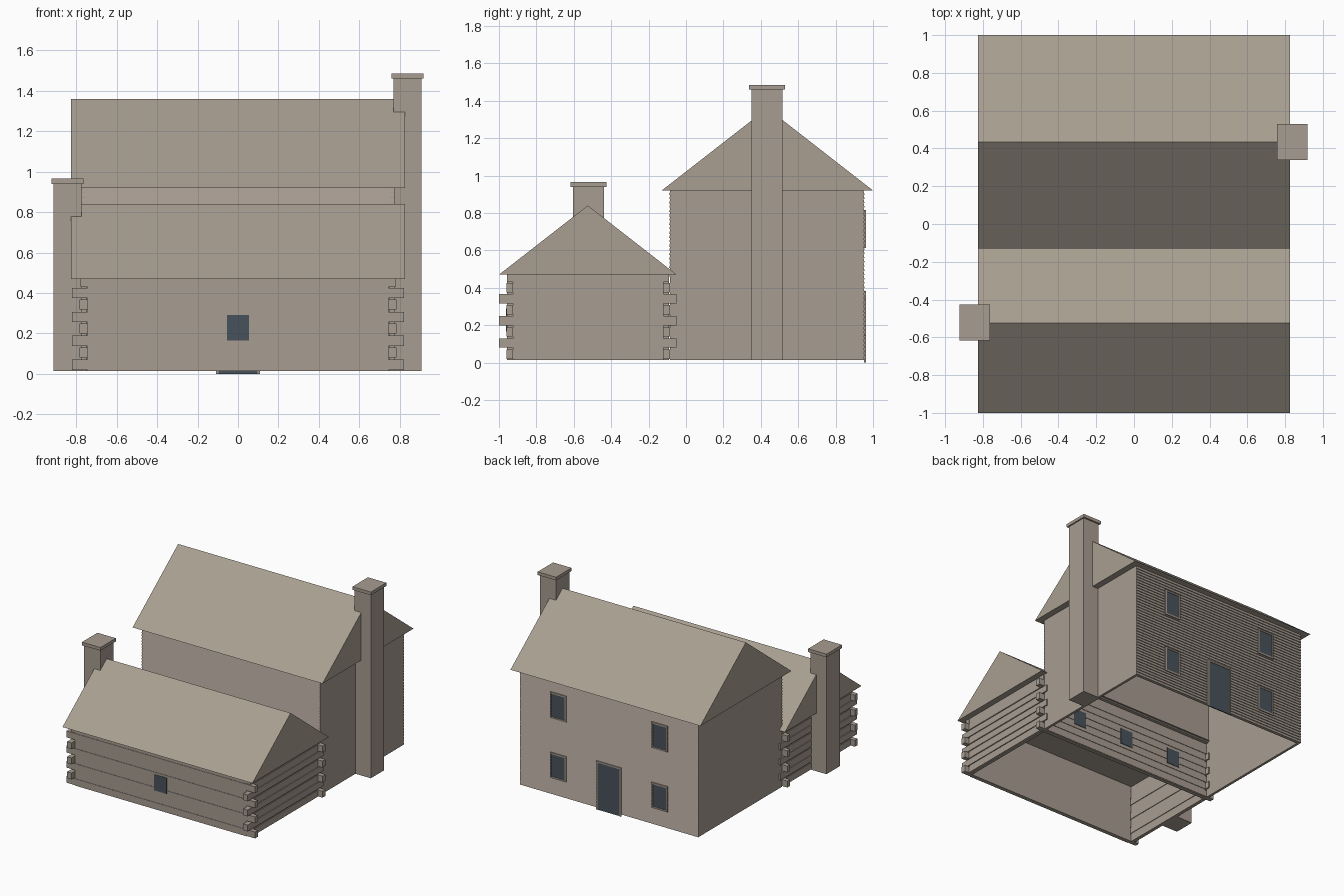
import bpy, bmesh

cube = bpy.data.objects.get("Cube")
if cube:
    bpy.data.objects.remove(cube, do_unlink=True)


def material(name, colour):
    m = bpy.data.materials.new(name)
    m.use_nodes = True
    m.diffuse_color = (*colour, 1)
    m.node_tree.nodes["Principled BSDF"].inputs["Base Color"].default_value = (*colour, 1)
    return m


STONE = material("warm_grey_wall", (0.39, 0.335, 0.285))
ROOF = material("warm_grey_roof", (0.395, 0.345, 0.285))
GLASS = material("slate_blue_glass", (0.066, 0.085, 0.105))


def prism(bm, profile, x0, x1):
    """Extrude a (y, z) outline along x."""
    a, b = ([bm.verts.new((x, y, z)) for y, z in profile] for x in (x0, x1))
    bm.faces.new(a)
    bm.faces.new(b[::-1])
    n = len(profile)
    for i in range(n):
        j = (i + 1) % n
        bm.faces.new((a[j], a[i], b[i], b[j]))


def box(bm, x0, x1, y0, y1, z0, z1):
    prism(bm, [(y0, z0), (y1, z0), (y1, z1), (y0, z1)], x0, x1)


def finish(name, bm, mat):
    bmesh.ops.recalc_face_normals(bm, faces=bm.faces)
    mesh = bpy.data.meshes.new(name)
    bm.to_mesh(mesh)
    bm.free()
    mesh.materials.append(mat)
    bpy.context.collection.objects.link(bpy.data.objects.new(name, mesh))


def boxes(name, mat, *dims):
    bm = bmesh.new()
    for d in dims:
        box(bm, *d)
    finish(name, bm, mat)


def gable(name, y0, y1, eave, ridge):
    bm = bmesh.new()
    prism(bm, [(y0, eave), (y1, eave), ((y0 + y1) / 2, ridge)], -0.825, 0.825)
    finish(name, bm, ROOF)


def siding(name, wall, side, z0, z1, count):
    """Lapped boards as a saw-tooth outline; side is the outward y sign."""
    step = (z1 - z0) / count
    outline = [(wall - side * 0.025, z1), (wall - side * 0.025, z0)]
    for i in range(count):
        outline.append((wall, z0 + i * step))
        outline.append((wall - side * 0.006, z0 + (i + 1) * step))
    bm = bmesh.new()
    prism(bm, outline, -0.775, 0.775)
    finish(name, bm, STONE)


BASE, CABIN_TOP, HOUSE_TOP = 0.015, 0.47, 0.92

# Tall house: plain end walls, lapped siding front and back
siding("house_back_siding", 0.955, 1, BASE, HOUSE_TOP, 40)
siding("house_front_siding", -0.09, -1, CABIN_TOP - 0.01, HOUSE_TOP, 20)
for label, s in (("left", 1), ("right", -1)):
    xs = sorted((s * 0.755, s * 0.775))
    boxes(f"house_{label}_wall", STONE, (*xs, -0.085, 0.948, BASE, HOUSE_TOP))
gable("house_roof", -0.13, 1.0, HOUSE_TOP, 1.36)
gable("cabin_roof", -1.0, -0.05, CABIN_TOP, 0.84)

# Log cabin: wall infill
boxes("cabin_front_wall", STONE, (-0.745, 0.745, -0.957, -0.925, BASE, CABIN_TOP),
      (-0.78, 0.78, -0.957, -0.925, 0.43, CABIN_TOP))
boxes("cabin_back_wall", STONE, (-0.745, 0.745, -0.12, -0.09, BASE, CABIN_TOP),
      (-0.78, 0.78, -0.12, -0.09, 0.43, CABIN_TOP))
for label, s in (("left", 1), ("right", -1)):
    xs = sorted((s * 0.75, s * 0.777))
    boxes(f"cabin_{label}_wall", STONE, (*xs, -0.925, -0.12, BASE, CABIN_TOP))

# Alternating logs crossing at the corners
PITCH, LOG = 0.1185, 0.05
bm = bmesh.new()
for i in range(4):
    z = 0.02 + i * PITCH
    box(bm, -0.82, 0.82, -0.96, -0.925, z, z + LOG)
    box(bm, -0.82, 0.82, -0.122, -0.086, z, z + LOG)
    for s in (1, -1):
        xs = sorted((s * 0.75, s * 0.782))
        box(bm, *xs, -0.925, -0.122, z, z + LOG)
finish("cabin_cross_logs", bm, STONE)
bm = bmesh.new()
for i in range(3):
    z = 0.08 + i * PITCH
    for s in (1, -1):
        xs = sorted((s * 0.745, s * 0.784))
        box(bm, *xs, -1.0, -0.05, z, z + LOG)
    box(bm, -0.745, 0.745, -0.12, -0.086, z, z + LOG)
finish("cabin_side_logs", bm, STONE)


# Chimneys with a wider cap slab
def chimney(name, x, y, top):
    boxes(name, STONE, (x - 0.07, x + 0.07, y - 0.083, y + 0.083, BASE, top - 0.025),
          (x - 0.08, x + 0.08, y - 0.096, y + 0.096, top - 0.025, top))


chimney("house_chimney", 0.838, 0.434, 1.485)
chimney("cabin_chimney", -0.843, -0.522, 0.965)


# Windows and door: thin dark panes inside narrow frames
def opening(name, x, z0, z1, half, y, rim=0.012, sill=True):
    boxes(name + "_pane", GLASS, (x - half, x + half, y, y + 0.005, z0, z1))
    parts = [(x - half - rim, x - half, y, y + 0.009, z0, z1),
             (x + half, x + half + rim, y, y + 0.009, z0, z1),
             (x - half - rim, x + half + rim, y, y + 0.009, z1, z1 + rim)]
    if sill:
        parts.append((x - half - rim, x + half + rim, y, y + 0.009, z0 - rim, z0))
    boxes(name + "_frame", STONE, *parts)


for label, x in (("left", 0.44), ("right", -0.44)):
    opening(f"upper_{label}_window", x, 0.625, 0.805, 0.058, 0.953)
    opening(f"lower_{label}_window", x, 0.155, 0.33, 0.058, 0.953)
opening("back_door", 0, 0.0, 0.37, 0.097, 0.953, sill=False)

boxes("cabin_front_window", GLASS, (-0.055, 0.055, -0.963, -0.957, 0.165, 0.29))
boxes("cabin_back_windows", GLASS,
      *[(x - 0.055, x + 0.055, -0.087, -0.082, 0.165, 0.29) for x in (-0.44, 0, 0.44)])
